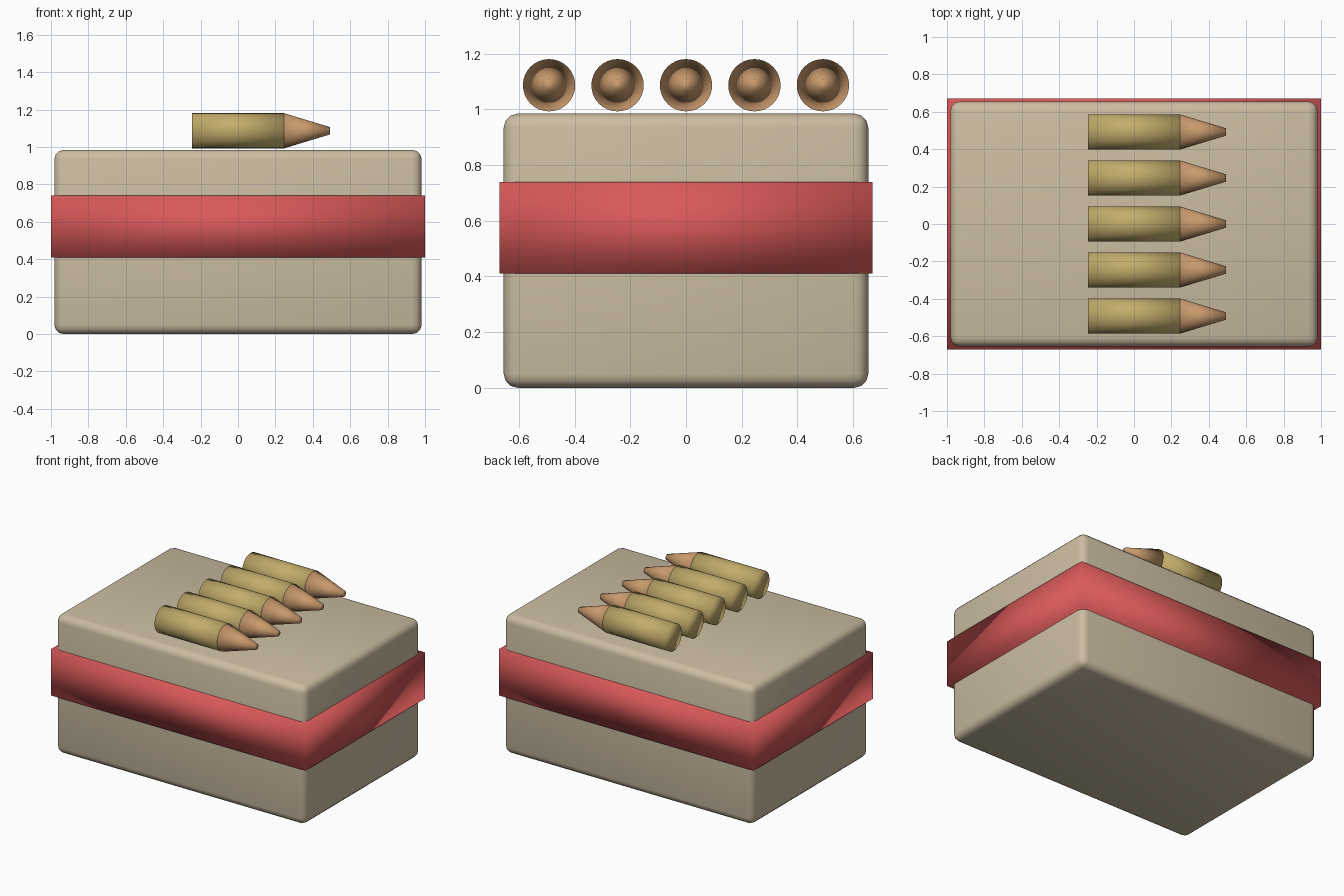
import bpy
import math

if "Cube" in bpy.data.objects:
    bpy.data.objects.remove(bpy.data.objects["Cube"], do_unlink=True)


def material(name, colour):
    mat = bpy.data.materials.new(name)
    mat.use_nodes = True
    mat.diffuse_color = (*colour, 1)
    mat.node_tree.nodes["Principled BSDF"].inputs["Base Color"].default_value = (*colour, 1)
    return mat


card = material("tan cardboard", (0.60, 0.51, 0.36))
red = material("red band", (0.70, 0.10, 0.10))
brass = material("brass", (0.55, 0.42, 0.15))
copper = material("copper", (0.58, 0.32, 0.15))


def finish(name, mat):
    obj = bpy.context.object
    obj.name = name
    obj.data.materials.append(mat)
    bpy.ops.object.shade_smooth()
    return obj


def box(name, mat, width, depth, bottom, top):
    bpy.ops.mesh.primitive_cube_add(size=1, location=(0, 0, (bottom + top) / 2))
    bpy.context.object.scale = (width, depth, top - bottom)
    bpy.ops.object.transform_apply(location=False, rotation=False, scale=True)
    return finish(name, mat)


def turned(name, mat, start, end, r_start, r_end, y, z):
    # Round part lying along x
    bpy.ops.mesh.primitive_cone_add(
        vertices=32, radius1=r_start, radius2=r_end, depth=end - start,
        location=((start + end) / 2, y, z), rotation=(0, math.pi / 2, 0))
    return finish(name, mat)


# Carton with rounded edges
carton = box("carton", card, 1.964, 1.31, 0, 0.985)
bevel = carton.modifiers.new("rounded edges", "BEVEL")
bevel.width = 0.05
bevel.segments = 3

# Band around the carton
box("carton_band", red, 2.0, 1.34, 0.41, 0.74)

# Row of cartridges on the lid
radius = 0.094
for i in range(5):
    y = (i - 2) * 0.246
    turned(f"casing_{i + 1}", brass, -0.246, 0.246, radius, radius, y, 1.087)
    turned(f"tip_{i + 1}", copper, 0.246, 0.491, radius, 0.02, y, 1.087)
